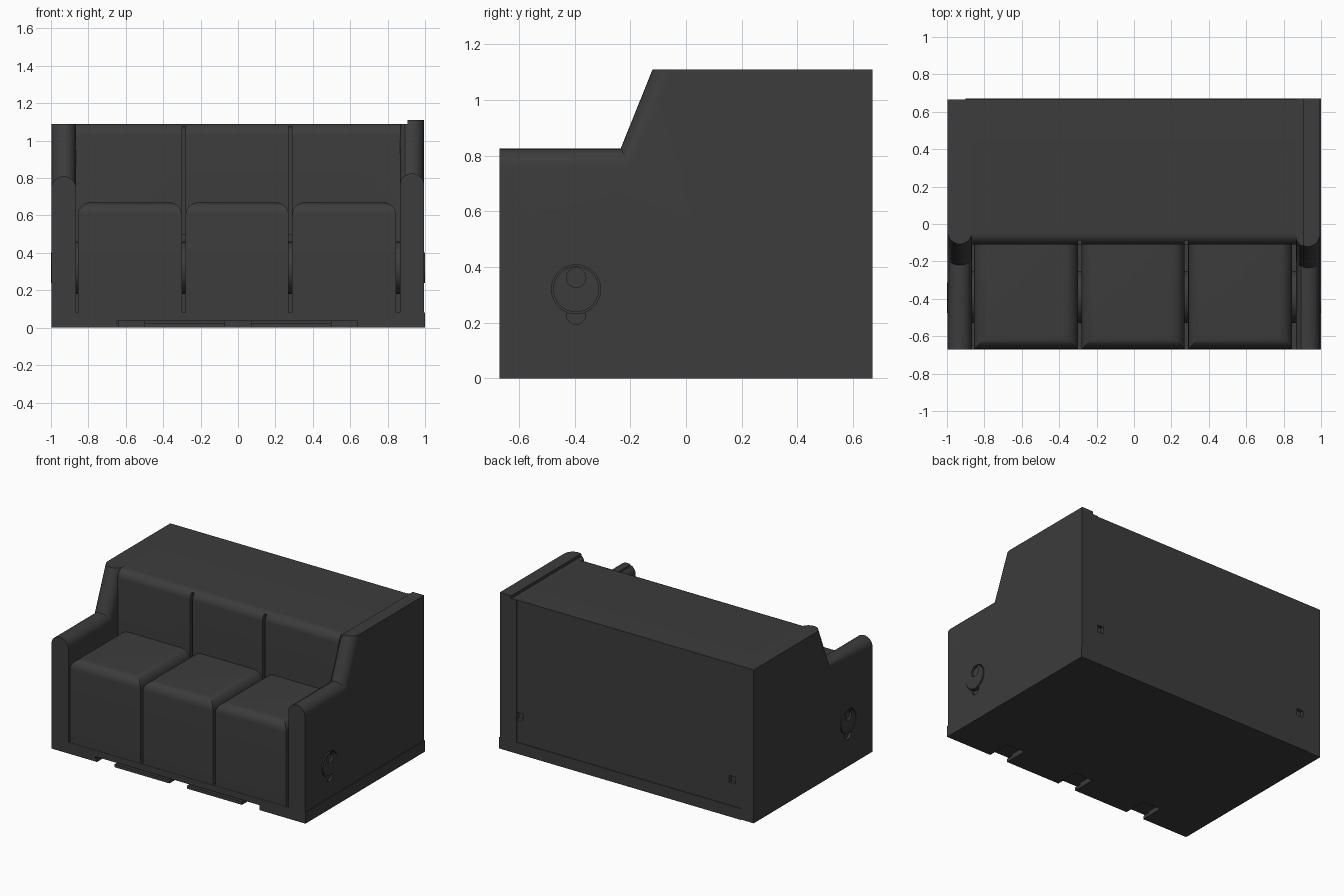
import bpy, bmesh, math
from mathutils import Matrix

if "Cube" in bpy.data.objects:
    bpy.data.objects.remove(bpy.data.objects["Cube"])

charcoal = bpy.data.materials.new("charcoal")
charcoal.diffuse_color = (0.045, 0.045, 0.045, 1)
charcoal.use_nodes = True
charcoal.node_tree.nodes["Principled BSDF"].inputs["Base Color"].default_value = charcoal.diffuse_color


def finish(name, bm):
    bmesh.ops.recalc_face_normals(bm, faces=bm.faces)
    me = bpy.data.meshes.new(name)
    bm.to_mesh(me)
    bm.free()
    me.materials.append(charcoal)
    ob = bpy.data.objects.new(name, me)
    bpy.context.collection.objects.link(ob)
    return ob


def activate(ob):
    bpy.ops.object.select_all(action='DESELECT')
    ob.select_set(True)
    bpy.context.view_layer.objects.active = ob


def smooth(ob):
    activate(ob)
    bpy.ops.object.shade_smooth_by_angle(angle=math.radians(35))
    return ob


def box(name, x0, x1, y0, y1, z0, z1, pick=None, radius=0.0):
    """Box; edges whose midpoint passes pick(co) are rounded."""
    bm = bmesh.new()
    bmesh.ops.create_cube(bm, size=1)
    for v in bm.verts:
        v.co = (x0 if v.co.x < 0 else x1, y0 if v.co.y < 0 else y1, z0 if v.co.z < 0 else z1)
    if pick:
        edges = [e for e in bm.edges if pick((e.verts[0].co + e.verts[1].co) / 2)]
        bmesh.ops.bevel(bm, geom=edges, offset=radius, segments=8, profile=0.5, affect='EDGES')
    return finish(name, bm)


def rod(name, x0, x1, y, z, r):
    """Cylinder along x."""
    bm = bmesh.new()
    m = Matrix.Translation(((x0 + x1) / 2, y, z)) @ Matrix.Rotation(math.pi / 2, 4, 'Y')
    bmesh.ops.create_cone(bm, cap_ends=True, segments=48, radius1=r, radius2=r,
                          depth=x1 - x0, matrix=m)
    return finish(name, bm)


def cut(ob, cutter):
    cutter.hide_render = True
    mod = ob.modifiers.new("cut", 'BOOLEAN')
    mod.operation, mod.solver, mod.object = 'DIFFERENCE', 'EXACT', cutter
    activate(ob)
    bpy.ops.object.modifier_apply(modifier=mod.name)
    bpy.data.objects.remove(cutter)


def arm(name, x0, x1, rest_y, rest_z, back_y, top_of):
    """Stepped side profile, rounded across its thickness, lofted in x."""
    r = (x1 - x0) / 2
    slices = []
    for i in range(17):
        a = math.pi * i / 16
        x = (x0 + x1) / 2 - r * math.cos(a)
        slices.append((x, r * (1 - math.sin(a)), top_of(x)))
    # double slice where the top height steps
    full = []
    for s in slices:
        if full and full[-1][2] != s[2]:
            full.append((0.905, full[-1][1], full[-1][2]))
            full.append((0.905, full[-2][1], s[2]))
        full.append(s)
    bm = bmesh.new()
    loops = []
    for x, d, top in full:
        pts = [(-0.67, 0), (-0.67, rest_z - d), (rest_y + 0.675 * d, rest_z - d),
               (rest_y + (top - rest_z) * 0.4035 + 1.079 * d, top), (back_y, top), (back_y, 0)]
        loops.append([bm.verts.new((x, y, z)) for y, z in pts])
    for a, b in zip(loops, loops[1:]):
        for k in range(6):
            j = (k + 1) % 6
            bm.faces.new((a[k], a[j], b[j], b[k]))
    bm.faces.new(loops[0])
    bm.faces.new(loops[-1])
    bmesh.ops.remove_doubles(bm, verts=bm.verts, dist=1e-5)
    return smooth(finish(name, bm))


# Arms; the right one carries the taller side panel
left_arm = arm("left_arm", -0.998, -0.865, -0.22, 0.81, 0.665, lambda x: 1.09)
right_arm = arm("right_arm", 0.865, 0.995, -0.235, 0.825, 0.67,
                lambda x: 1.09 if x < 0.905 else 1.11)

# Round hinge caps set into a ring groove on each arm
for ob, side in ((left_arm, -1), (right_arm, 1)):
    def span(a, b):
        return sorted((side * a, side * b))
    cut(ob, rod("cap_groove", *span(0.96, 1.05), -0.395, 0.32, 0.088))
    cut(ob, rod("tab_recess", *span(0.98, 1.05), -0.395, 0.228, 0.034))
    cap = smooth(rod("hinge_cap", *span(0.94, 1.0), -0.395, 0.32, 0.082))
    cut(cap, rod("cap_notch", *span(0.985, 1.05), -0.395, 0.362, 0.035))

# Backrest block with rounded front top edge
back = smooth(box("backrest", -0.87, 0.87, -0.11, 0.665, 0.0, 1.09,
                  lambda c: c.y < -0.1 and c.z > 1.08, 0.06))
for x in (-0.29, 0.28):
    cut(back, box("cushion_groove", x - 0.01, x + 0.01, -0.2, -0.075, 0.5, 1.075))
for x in (-0.83, 0.84):
    cut(back, box("latch_notch", x - 0.025, x + 0.025, 0.64, 0.7, 0.24, 0.29))

# Seat cushions
for x0, x1 in ((-0.855, -0.30), (-0.28, 0.27), (0.29, 0.845)):
    smooth(box("seat", x0, x1, -0.668, -0.1, 0.05, 0.67,
               lambda c: c.z > 0.66 and c.y < -0.2, 0.068))

# Hinge barrel seen in the gaps between seats
smooth(rod("hinge_barrel", -0.9, 0.9, -0.39, 0.32, 0.14))

# Base plate with finger notches and a thin front slot
base = box("base", -0.9, 1.0, -0.67, 0.67, 0.0, 0.08)
for x in (-0.57, 0.0, 0.57):
    cut(base, box("finger_notch", x - 0.07, x + 0.07, -0.7, -0.5, -0.02, 0.035))
cut(base, box("front_slot", -0.65, 0.64, -0.7, -0.62, 0.022, 0.035))
